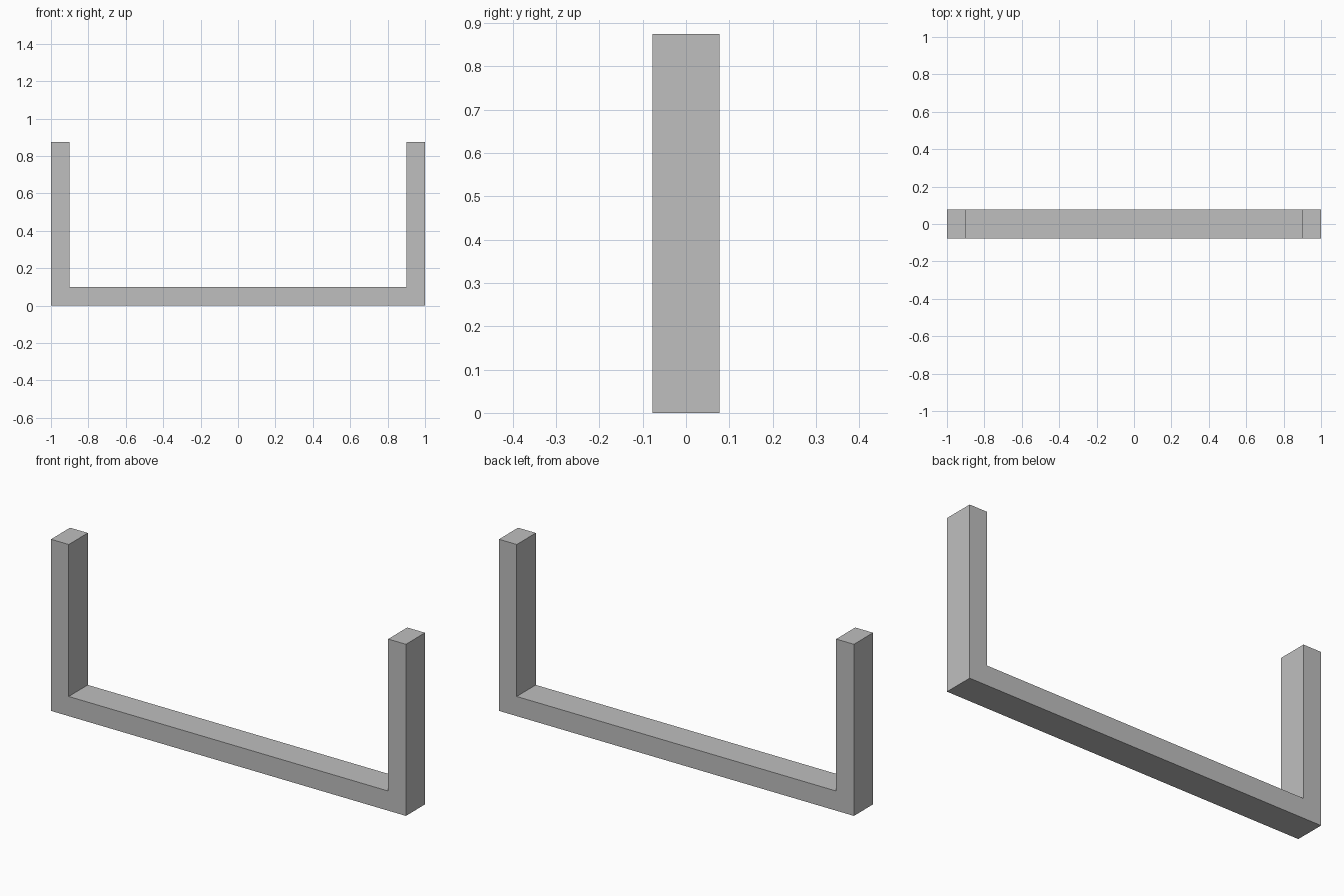
import bpy
import bmesh

cube = bpy.data.objects.get("Cube")
if cube:
    bpy.data.objects.remove(cube, do_unlink=True)

HALF_WIDTH, HALF_DEPTH, HEIGHT, BAR = 1.0, 0.077, 0.874, 0.1

# Plain grey finish
grey = bpy.data.materials.new("plain_grey")
grey.use_nodes = True
colour = (0.52, 0.52, 0.52, 1)
grey.diffuse_color = colour
grey.node_tree.nodes["Principled BSDF"].inputs["Base Color"].default_value = colour

# U-shaped outline: right half, then its mirror image
right = [(HALF_WIDTH, 0), (HALF_WIDTH, HEIGHT),
         (HALF_WIDTH - BAR, HEIGHT), (HALF_WIDTH - BAR, BAR)]
outline = right + [(-x, z) for x, z in reversed(right)]

# Extrude the outline from front to back into one solid bracket
bm = bmesh.new()
face = bm.faces.new([bm.verts.new((x, -HALF_DEPTH, z)) for x, z in outline])
result = bmesh.ops.extrude_face_region(bm, geom=[face], use_keep_orig=True)
back = [v for v in result["geom"] if isinstance(v, bmesh.types.BMVert)]
bmesh.ops.translate(bm, verts=back, vec=(0, 2 * HALF_DEPTH, 0))
bmesh.ops.recalc_face_normals(bm, faces=bm.faces)

mesh = bpy.data.meshes.new("u_bracket")
bm.to_mesh(mesh)
bm.free()
mesh.materials.append(grey)
bracket = bpy.data.objects.new("u_bracket", mesh)
bpy.context.collection.objects.link(bracket)
